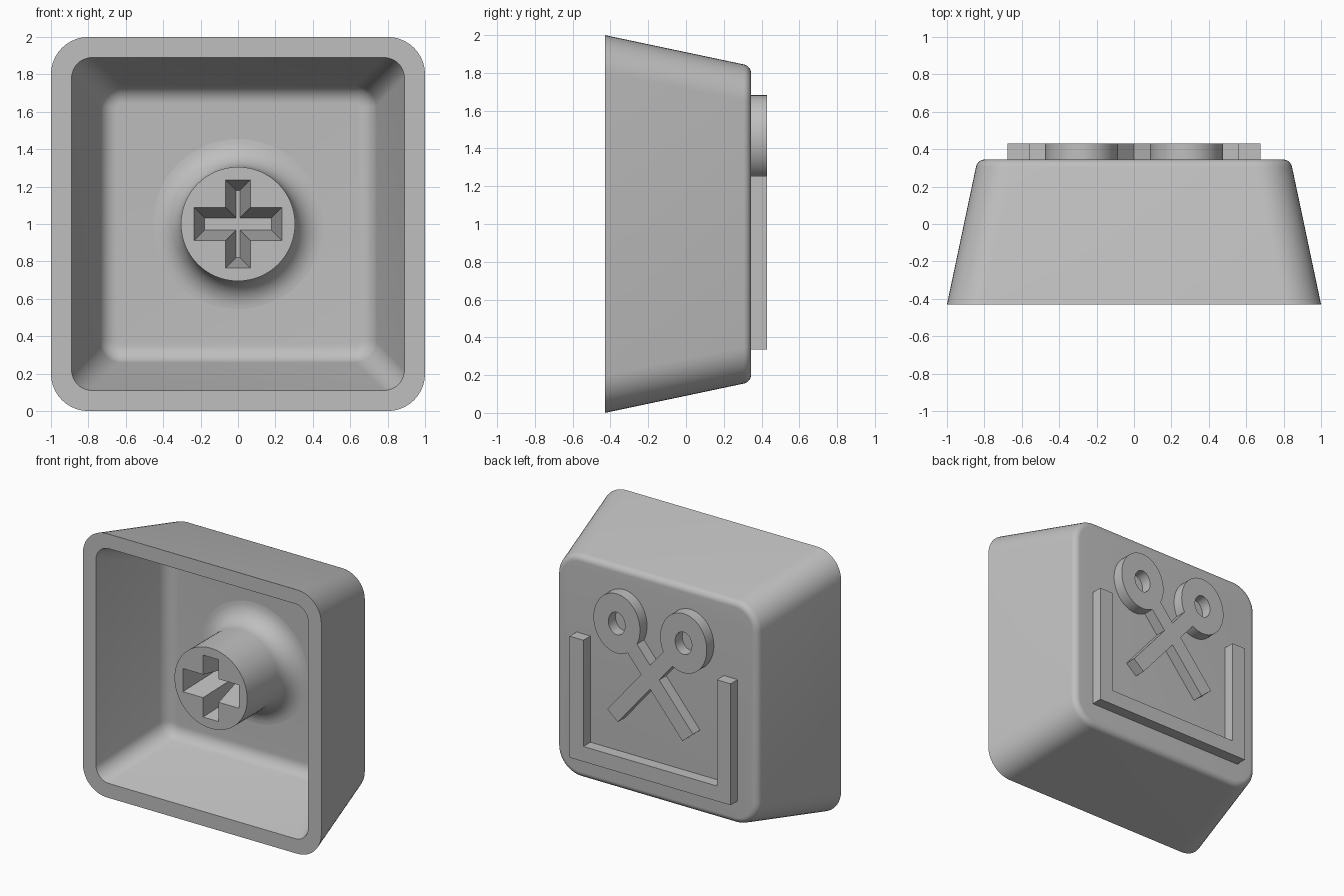
import bpy, bmesh
from math import sin, cos, pi, radians
from mathutils import Vector

if "Cube" in bpy.data.objects:
    bpy.data.objects.remove(bpy.data.objects["Cube"])

grey = bpy.data.materials.new("plain_grey")
grey.use_nodes = True
grey.diffuse_color = (0.52, 0.52, 0.52, 1)
grey.node_tree.nodes["Principled BSDF"].inputs["Base Color"].default_value = grey.diffuse_color

RIM, BACK, FLOOR, STEM_FACE, RELIEF = -0.43, 0.345, 0.19, -0.325, 0.43
MID = 1.0  # height of the centre


def loft(name, loops, closed=False):
    """Skin a row of matching point loops; cap the ends or join them."""
    bm = bmesh.new()
    rows = [[bm.verts.new(p) for p in loop] for loop in loops]
    pairs = list(zip(rows, rows[1:]))
    if closed:
        pairs.append((rows[-1], rows[0]))
    else:
        bm.faces.new(rows[0])
        bm.faces.new(rows[-1])
    for a, b in pairs:
        for i in range(len(a)):
            j = (i + 1) % len(a)
            bm.faces.new((a[i], a[j], b[j], b[i]))
    bmesh.ops.recalc_face_normals(bm, faces=bm.faces)
    mesh = bpy.data.meshes.new(name)
    bm.to_mesh(mesh)
    bm.free()
    mesh.materials.append(grey)
    ob = bpy.data.objects.new(name, mesh)
    bpy.context.collection.objects.link(ob)
    return ob


def smooth(ob):
    bpy.ops.object.select_all(action='DESELECT')
    ob.select_set(True)
    bpy.context.view_layer.objects.active = ob
    bpy.ops.object.shade_smooth_by_angle(angle=radians(30))


def rounded_square(half, r, y, n=10):
    pts = []
    for q, (sx, sz) in enumerate(((1, 1), (-1, 1), (-1, -1), (1, -1))):
        for k in range(n + 1):
            t = (q + k / n) * pi / 2
            pts.append((sx * (half - r) + r * cos(t), y,
                        MID + sz * (half - r) + r * sin(t)))
    return pts


def ellipse(cx, cz, rx, rz, y, n=64):
    return [(cx + rx * cos(2 * pi * k / n), y, cz + rz * sin(2 * pi * k / n))
            for k in range(n)]


def filleted_wall(half, y_end, r, corner, slope, n=8):
    """Loops that round a sloping wall into a flat end."""
    loops = []
    for k in range(n + 1):
        t = radians(slope + (90 - slope) * k / n)
        loops.append(rounded_square(half + r * cos(t), corner + r * cos(t),
                                    y_end - r + r * sin(t)))
    return loops


def prism(name, outline):
    return loft(name, [[(x, y, z) for x, z in outline] for y in (BACK - 0.02, RELIEF)])


# Hollow tapered shell: floor, inner wall, rim, outer wall, back
inner = [rounded_square(0.89, 0.11, RIM)] + filleted_wall(0.645, FLOOR, 0.1, 0.02, 17)
outer = [rounded_square(1, 0.2, RIM)] + filleted_wall(0.796, BACK, 0.05, 0.145, 12)
smooth(loft("shell", inner[::-1] + outer))

# Round stem that flares into the floor
profile = [(0.305, STEM_FACE)]
for k in range(11):
    t = k / 10 * pi / 2
    profile.append((0.455 - 0.15 * cos(t), FLOOR - 0.15 + 0.15 * sin(t)))
profile.append((0.455, FLOOR + 0.02))
stem = loft("stem", [ellipse(0, MID, r, r, y) for r, y in profile])


# Tapered cross-shaped socket cut into the stem
def cross(w, h, bar, post, y):
    quarter = [(w, bar), (post, bar), (post, h)]
    pts = quarter + [(-x, z) for x, z in quarter[::-1]]
    pts += [(-x, -z) for x, z in pts]
    return [(x, y, MID + z) for x, z in pts]


cutter = loft("socket_cutter", [cross(0.235, 0.235, 0.088, 0.066, STEM_FACE - 0.002),
                                cross(0.18, 0.18, 0.033, 0.011, STEM_FACE + 0.37)])
cutter.hide_render = True
cut = stem.modifiers.new("socket", 'BOOLEAN')
cut.operation, cut.solver, cut.object = 'DIFFERENCE', 'EXACT', cutter
bpy.context.view_layer.objects.active = stem
bpy.ops.object.modifier_apply(modifier=cut.name)
bpy.data.objects.remove(cutter)
smooth(stem)

# Raised open-topped tray on the back
w, t, low, high = 0.675, 0.115, 0.335, 1.255
prism("raised_tray", [(-w, low), (w, low), (w, high), (w - t, high), (w - t, low + t),
                      (t - w, low + t), (t - w, high), (-w, high)])

# Raised scissors: a finger ring and a blade on each side
for side, label in ((1, "left"), (-1, "right")):
    cx, cz = side * 0.28, 1.457
    smooth(loft(label + "_finger_ring",
                [ellipse(cx, cz, 0.195, 0.225, BACK - 0.02),
                 ellipse(cx, cz, 0.195, 0.225, RELIEF),
                 ellipse(cx, cz, 0.07, 0.085, RELIEF),
                 ellipse(cx, cz, 0.07, 0.085, BACK - 0.02)], closed=True))
    tip = Vector((-side * 0.315, 0.75))
    along = (Vector((cx, cz)) - tip).normalized()
    across = Vector((-along.y, along.x)) * 0.058
    root = Vector((cx, cz)) - along * 0.14
    prism(label + "_blade", [tip - across, root - across, root + across, tip + across])
